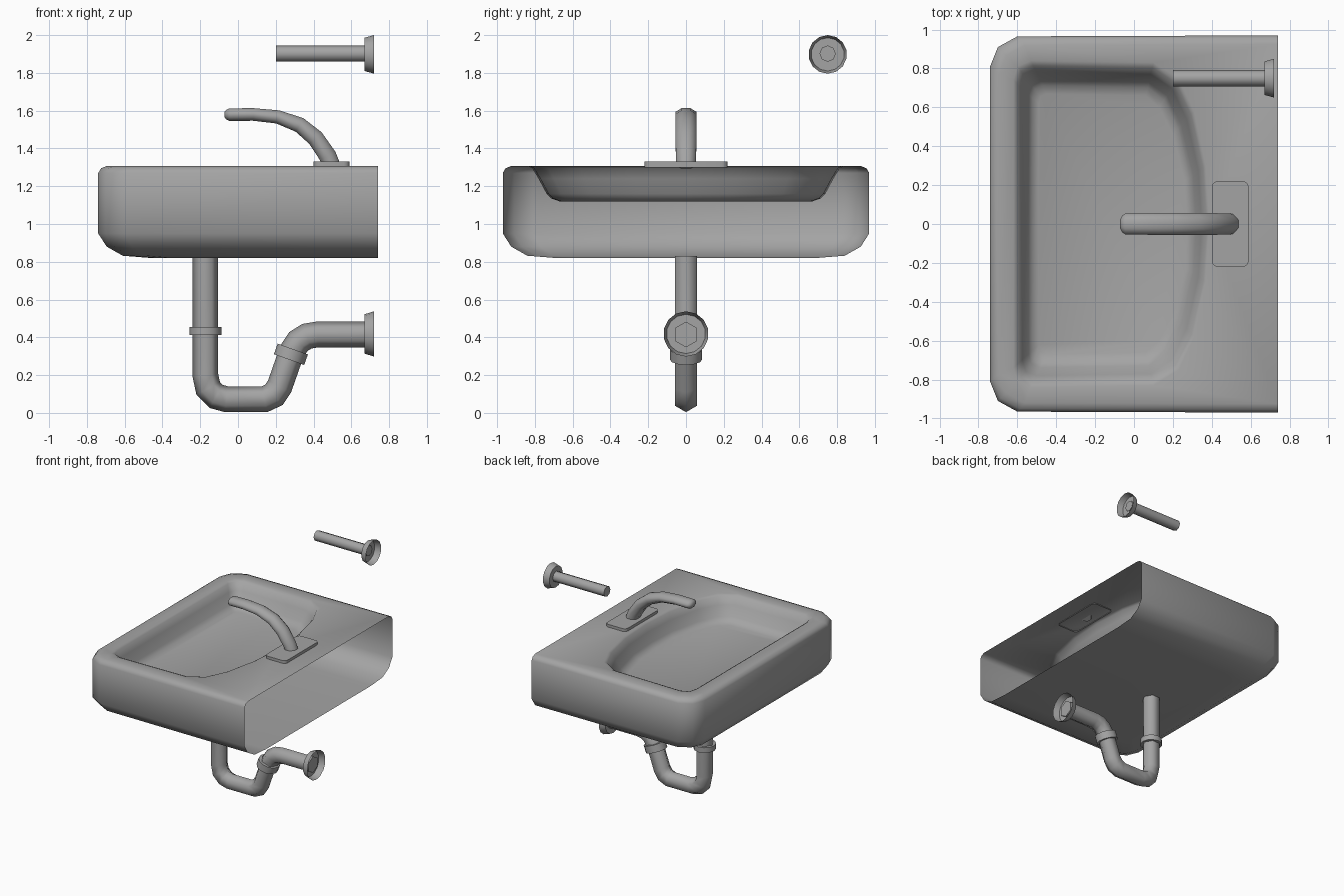
import bpy, bmesh, math
from mathutils import Vector

if "Cube" in bpy.data.objects:
    bpy.data.objects.remove(bpy.data.objects["Cube"])

ceramic = bpy.data.materials.new("plain_grey")
ceramic.diffuse_color = (0.37, 0.37, 0.37, 1)
ceramic.use_nodes = True
ceramic.node_tree.nodes["Principled BSDF"].inputs["Base Color"].default_value = ceramic.diffuse_color


def finish(bm, name, angle=50):
    """Turn a bmesh into an object, smooth except for edges above the angle."""
    bmesh.ops.recalc_face_normals(bm, faces=bm.faces)
    for f in bm.faces:
        f.smooth = True
    for e in bm.edges:
        e.smooth = e.calc_face_angle(0) < math.radians(angle)
    me = bpy.data.meshes.new(name)
    bm.to_mesh(me)
    bm.free()
    me.materials.append(ceramic)
    ob = bpy.data.objects.new(name, me)
    bpy.context.collection.objects.link(ob)
    return ob


def bridge(bm, a, b, closed):
    n = len(a)
    for i in range(n if closed else n - 1):
        j = (i + 1) % n
        bm.faces.new((a[i], a[j], b[j], b[i]))


def tube(name, path, sides, cap_start=True, cap_end=True, angle=65, turn=0):
    """Sweep a circle along points (x, y, z, in-plane radius, y radius)."""
    bm = bmesh.new()
    pts = [Vector(p[:3]) for p in path]
    rings = []
    for i, p in enumerate(path):
        prev = (pts[i] - pts[i - 1]).normalized() if i else Vector()
        nxt = (pts[i + 1] - pts[i]).normalized() if i < len(pts) - 1 else Vector()
        t = (prev + nxt).normalized()
        side = Vector((0, 1, 0))
        out = side.cross(t)
        # widen at bends so the pipe keeps its thickness
        k = 1 / max(0.7, t.dot(nxt if i == 0 else prev))
        ring = []
        for s in range(sides):
            a = 2 * math.pi * s / sides + turn
            ring.append(bm.verts.new(pts[i] + out * (math.cos(a) * p[3] * k)
                                     + side * (math.sin(a) * p[4])))
        rings.append(ring)
    for a, b in zip(rings, rings[1:]):
        bridge(bm, a, b, True)
    if cap_start:
        bm.faces.new(rings[0])
    if cap_end:
        bm.faces.new(rings[-1])
    return finish(bm, name, angle)


# Sink: outer shell open at the wall side, deck and recessed bowl
bm = bmesh.new()
half = [(0.74, 0.97), (-0.60, 0.965), (-0.70, 0.91), (-0.74, 0.81)]
outline = half + [(x, -y) for x, y in reversed(half)]
shell = []
for d, z in [(0.28, 0.82), (0.13, 0.832), (0.045, 0.88), (0, 0.95),
             (0, 1.27), (0.015, 1.295), (0.045, 1.307)]:
    shell.append([bm.verts.new((x + d * (0.74 - x) / 1.48, y * (1 - d / 0.97), z))
                  for x, y in outline])
for a, b in zip(shell, shell[1:]):
    bridge(bm, a, b, False)
bm.faces.new(shell[0])

top = [(-0.62, 0.74), (-0.60, 0.81), (-0.53, 0.84), (0.10, 0.83),
       (0.23, 0.75), (0.31, 0.58), (0.37, 0.30), (0.39, 0)]
low = [(-0.49, 0.62), (-0.48, 0.655), (-0.45, 0.67), (0.06, 0.66),
       (0.13, 0.60), (0.20, 0.46), (0.26, 0.22), (0.27, 0)]
bowl = []
for t, z in [(0, 1.307), (0.15, 1.295), (0.35, 1.24), (0.6, 1.16), (0.75, 1.135), (1, 1.12)]:
    h = [(a[0] + (b[0] - a[0]) * t, a[1] + (b[1] - a[1]) * t) for a, b in zip(top, low)]
    h += [(x, -y) for x, y in reversed(h[:-1])]
    bowl.append([bm.verts.new((x, y, z)) for x, y in h])
for a, b in zip(bowl, bowl[1:]):
    bridge(bm, a, b, True)
bm.faces.new(bowl[-1])

rim, hole = shell[-1], bowl[0]
bm.edges.new((rim[0], rim[-1]))
loop = [bm.edges.get((r[i - 1], r[i])) for r in (rim, hole) for i in range(len(r))]
bmesh.ops.triangle_fill(bm, edges=loop, use_beauty=True, normal=(0, 0, 1))
finish(bm, "sink")

# Tap plate with rounded corners
bm = bmesh.new()
plate = []
for cx, cy, a0 in [(1, 1, 0), (-1, 1, 90), (-1, -1, 180), (1, -1, 270)]:
    for k in range(4):
        a = math.radians(a0 + 30 * k)
        plate.append((0.495 + cx * 0.065 + 0.03 * math.cos(a), cy * 0.19 + 0.03 * math.sin(a)))
lo, hi = [[bm.verts.new((x, y, z)) for x, y in plate] for z in (1.30, 1.33)]
bridge(bm, lo, hi, True)
bm.faces.new(hi)
finish(bm, "tap_plate")

# Curved tap spout
tube("tap_spout", [(0.495, 0, 1.31, 0.05, 0.055), (0.475, 0, 1.36, 0.05, 0.058),
                   (0.41, 0, 1.455, 0.048, 0.06), (0.325, 0, 1.525, 0.044, 0.06),
                   (0.21, 0, 1.567, 0.038, 0.06), (0.08, 0, 1.58, 0.036, 0.06),
                   (-0.045, 0, 1.579, 0.036, 0.058), (-0.062, 0, 1.579, 0.028, 0.045),
                   (-0.071, 0, 1.579, 0.016, 0.025)], 8, turn=math.pi / 8)

# Drain trap
R = (0.068, 0.068)
tube("drain_pipe", [(x, 0, z) + R for x, z in
                    [(-0.173, 0.83), (-0.173, 0.20), (-0.158, 0.13), (-0.115, 0.087),
                     (-0.06, 0.072), (0.14, 0.072), (0.19, 0.095), (0.22, 0.14),
                     (0.285, 0.325), (0.32, 0.378), (0.365, 0.406), (0.42, 0.415),
                     (0.69, 0.415)]], 6)

# Collars on the trap
for n, (x, z, dx, dz) in enumerate([(-0.173, 0.434, 0, 0.022), (0.28, 0.31, 0.010, 0.028)]):
    tube("collar_%d" % (n + 1), [(x - dx, 0, z - dz, 0.085, 0.085),
                                 (x + dx, 0, z + dz, 0.085, 0.085)], 12)

# Supply pipe and the two wall flanges, open at the wall
tube("supply_pipe", [(0.20, 0.75, 1.902, 0.043, 0.043), (0.68, 0.75, 1.902, 0.043, 0.043)], 8,
     turn=math.pi / 8 * 0)
for name, y, z, r0, r1 in [("supply_flange", 0.75, 1.898, 0.088, 0.102),
                           ("drain_flange", 0, 0.418, 0.104, 0.12)]:
    tube(name, [(0.67, y, z, r0, r0), (0.72, y, z, r1, r1)], 14, cap_end=False)
